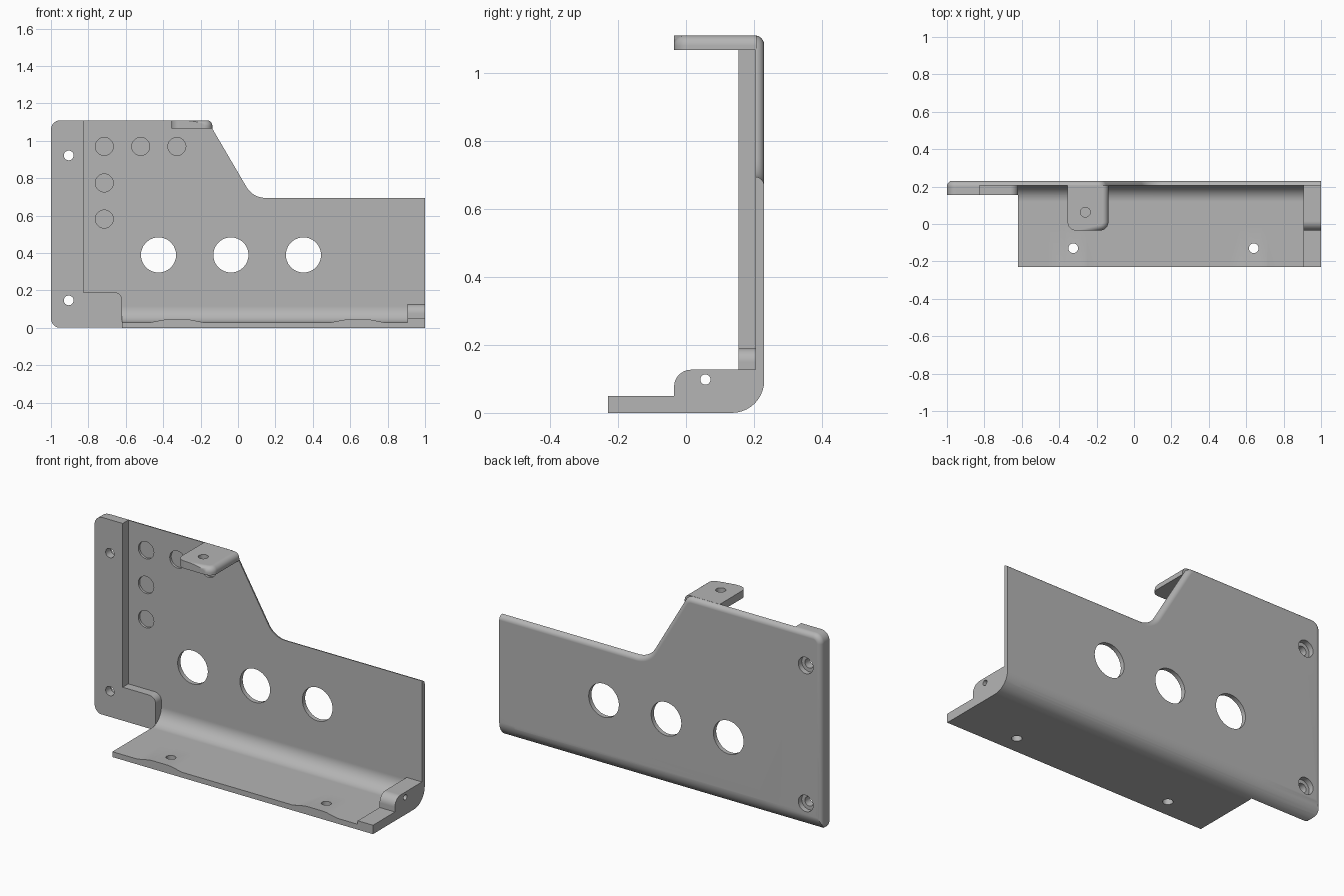
import bpy, bmesh, math
from mathutils import Vector

cube = bpy.data.objects.get("Cube")
if cube:
    bpy.data.objects.remove(cube, do_unlink=True)

metal = bpy.data.materials.new("grey metal")
metal.use_nodes = True
GREY = (0.46, 0.46, 0.46, 1)
metal.diffuse_color = GREY
metal.node_tree.nodes["Principled BSDF"].inputs["Base Color"].default_value = GREY


def rounded(corners, steps=10):
    """Outline from (u, v) or (u, v, radius) corners."""
    out = []
    for i, c in enumerate(corners):
        p = Vector(c[:2])
        if len(c) == 2:
            out.append(p)
            continue
        a = (Vector(corners[i - 1][:2]) - p).normalized()
        b = (Vector(corners[(i + 1) % len(corners)][:2]) - p).normalized()
        half = a.angle(b) / 2
        centre = p + (a + b).normalized() * c[2] / math.sin(half)
        start = p + a * c[2] / math.tan(half) - centre
        end = p + b * c[2] / math.tan(half) - centre
        turn = start.angle_signed(end)
        for k in range(steps + 1):
            t = -turn * k / steps
            out.append(centre + Vector((start.x * math.cos(t) - start.y * math.sin(t),
                                        start.x * math.sin(t) + start.y * math.cos(t))))
    return out


PLACE = {"x": lambda u, v, d: (d, u, v),
         "y": lambda u, v, d: (u, d, v),
         "z": lambda u, v, d: (u, v, d)}


def prism(name, axis, outline, lo, hi, edge_rule=None, bevel=0.0, vert_rule=None):
    """Extrude an outline along an axis, optionally rounding chosen edges."""
    bm = bmesh.new()
    rings = [[bm.verts.new(PLACE[axis](p[0], p[1], d)) for p in outline] for d in (lo, hi)]
    n = len(outline)
    for ring in rings:
        bm.faces.new(ring)
    for i in range(n):
        j = (i + 1) % n
        bm.faces.new((rings[0][i], rings[0][j], rings[1][j], rings[1][i]))
    if vert_rule:
        for v in bm.verts:
            vert_rule(v)
    bmesh.ops.recalc_face_normals(bm, faces=bm.faces)
    if edge_rule:
        edges = [e for e in bm.edges if edge_rule(*[v.co for v in e.verts])]
        bmesh.ops.bevel(bm, geom=edges, offset=bevel, segments=6, profile=0.5, affect='EDGES')
    mesh = bpy.data.meshes.new(name)
    bm.to_mesh(mesh)
    bm.free()
    mesh.materials.append(metal)
    obj = bpy.data.objects.new(name, mesh)
    bpy.context.collection.objects.link(obj)
    return obj


def combine(target, tool, operation):
    mod = target.modifiers.new("combine", 'BOOLEAN')
    mod.operation = operation
    mod.solver = 'EXACT'
    mod.object = tool
    bpy.context.view_layer.objects.active = target
    bpy.ops.object.modifier_apply(modifier=mod.name)
    bpy.data.objects.remove(tool, do_unlink=True)


def drill(target, axis, u, v, radius, lo, hi):
    ring = [(u + radius * math.cos(k * math.tau / 36), v + radius * math.sin(k * math.tau / 36))
            for k in range(36)]
    combine(target, prism("drill", axis, ring, lo, hi), 'DIFFERENCE')


FRONT, BACK, WEB = -0.23, 0.23, 0.205

# Upright plate with rounded rear edges
silhouette = rounded([(-1, 0, 0.05), (1, 0), (1, 0.695), (0.08, 0.695, 0.12),
                      (-0.163, 1.11, 0.05), (-1, 1.11, 0.05)])
bracket = prism("bracket", "y", silhouette, 0.155, BACK,
                lambda a, b: min(a.y, b.y) > 0.22 and min(a.x, b.x) < 0.99, 0.028)

# Large rounding along the lower rear edge
limit = rounded([(0.0, 0), (BACK, 0, 0.095), (BACK, 1.3), (0.0, 1.3)])
combine(bracket, prism("lower_rounding", "x", limit, -1.2, 1.2), 'INTERSECT')

# Pocket that leaves the thick mounting flange on the side
pocket = rounded([(-0.825, 1.3), (-0.825, 0.19), (-0.62, 0.19, 0.04), (-0.62, -0.2),
                  (1.2, -0.2), (1.2, 1.3)])
combine(bracket, prism("pocket", "y", pocket, 0, WEB), 'DIFFERENCE')

# Floor shelf with inner and outer bends
shelf = rounded([(FRONT, 0), (BACK, 0, 0.095), (BACK, 0.2), (WEB, 0.2),
                 (WEB, 0.03, 0.085), (FRONT, 0.03)])
combine(bracket, prism("floor_shelf", "x", shelf, -0.62, 1), 'UNION')

# End rib
rib = rounded([(FRONT, 0), (BACK, 0, 0.095), (BACK, 0.127), (-0.035, 0.127, 0.05),
               (-0.035, 0.05), (FRONT, 0.05)])
combine(bracket, prism("end_rib", "x", rib, 0.905, 1), 'UNION')


# Raised pads around the floor holes, fading toward the back
def fade(v):
    if v.co.y > 0:
        v.co.z = min(v.co.z, 0.026)


for x in (-0.325, 0.64):
    pad = rounded([(x - 0.15, 0.01), (x + 0.15, 0.01), (x + 0.15, 0.028),
                   (x + 0.06, 0.046, 0.15), (x - 0.06, 0.046, 0.15), (x - 0.15, 0.028)], 5)
    combine(bracket, prism("pad", "y", pad, FRONT, 0.05, vert_rule=fade), 'UNION')

# Top tab
tab = rounded([(-0.355, 0.207), (-0.355, -0.035, 0.045), (-0.137, -0.035, 0.045), (-0.137, 0.207)])
combine(bracket, prism("top_tab", "z", tab, 1.067, 1.11,
                       lambda a, b: min(a.z, b.z) > 1.1 and min(a.x, b.x) > -0.25,
                       0.03), 'UNION')

# Round windows, blind recesses, and screw holes
for x in (-0.425, -0.038, 0.35):
    drill(bracket, "y", x, 0.39, 0.094, 0.1, 0.3)
for x, z in ((-0.715, 0.97), (-0.52, 0.97), (-0.327, 0.97), (-0.715, 0.775), (-0.715, 0.582)):
    drill(bracket, "y", x, z, 0.048, 0.19, 0.218)
for z in (0.147, 0.922):
    drill(bracket, "y", -0.905, z, 0.026, 0.1, 0.3)
    drill(bracket, "y", -0.905, z, 0.046, 0.2, 0.3)
for x in (-0.325, 0.64):
    drill(bracket, "z", x, -0.13, 0.026, -0.1, 0.1)
drill(bracket, "z", -0.26, 0.063, 0.026, 1, 1.2)
drill(bracket, "x", 0.057, 0.098, 0.015, 0.8, 1.1)

# Smooth bends, crisp edges
bpy.ops.object.select_all(action='DESELECT')
bracket.select_set(True)
bpy.context.view_layer.objects.active = bracket
bpy.ops.object.shade_smooth_by_angle(angle=math.radians(30))
weighted = bracket.modifiers.new("even_shading", 'WEIGHTED_NORMAL')
weighted.keep_sharp = True
